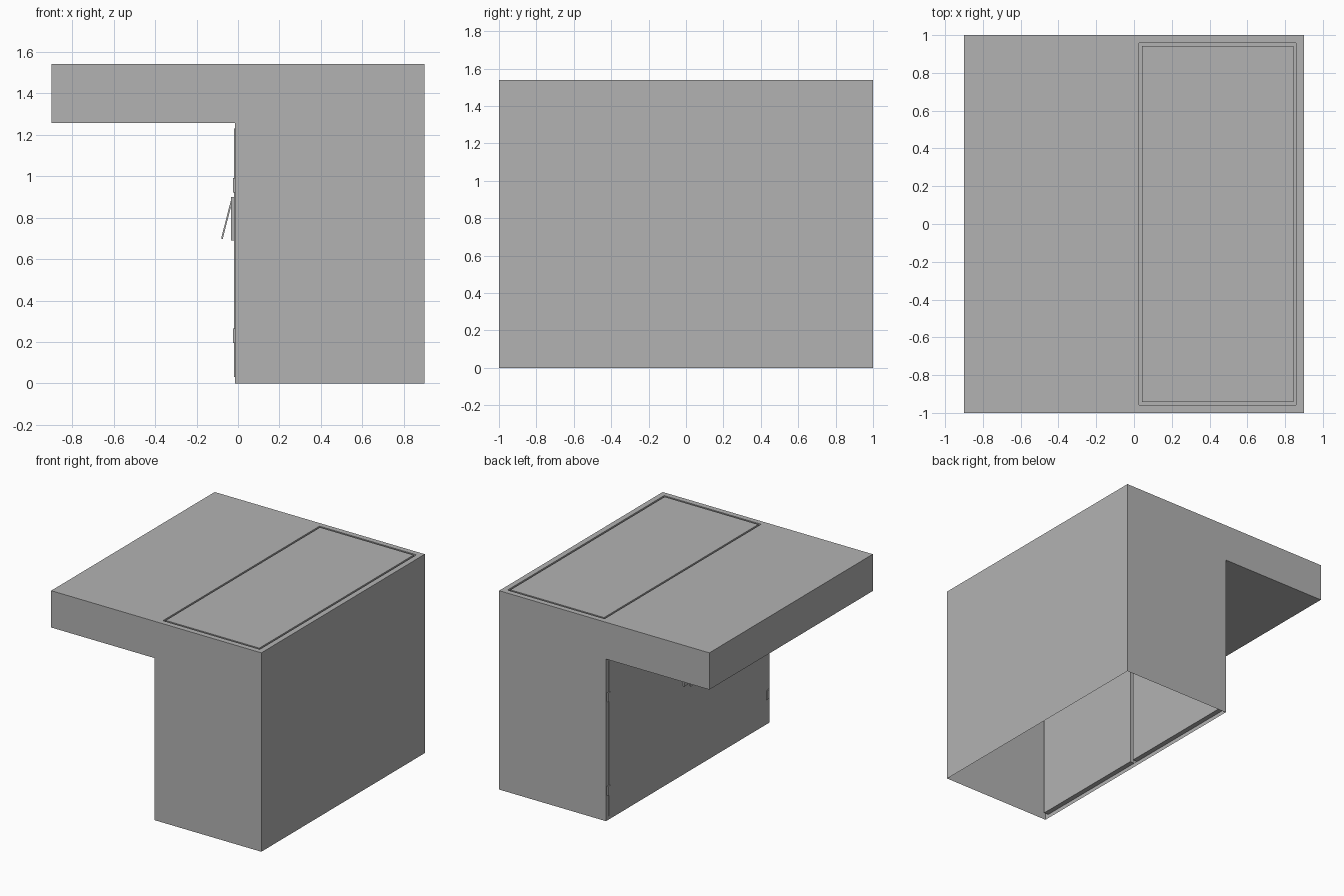
import bpy, bmesh
from mathutils import Vector, Matrix

cube = bpy.data.objects.get("Cube")
if cube:
    bpy.data.objects.remove(cube)

grey = bpy.data.materials.new("plain grey")
grey.use_nodes = True
grey.diffuse_color = (0.45, 0.45, 0.45, 1)
grey.node_tree.nodes["Principled BSDF"].inputs["Base Color"].default_value = (0.45, 0.45, 0.45, 1)


def finish(bm, name):
    mesh = bpy.data.meshes.new(name)
    bm.to_mesh(mesh)
    bm.free()
    mesh.materials.append(grey)
    obj = bpy.data.objects.new(name, mesh)
    bpy.context.collection.objects.link(obj)
    return obj


def box(name, low, high, tilt=0):
    """Box between two corners, optionally tilted about y at its centre."""
    low, high = Vector(low), Vector(high)
    bm = bmesh.new()
    bmesh.ops.create_cube(bm, size=1)
    bmesh.ops.scale(bm, vec=high - low, verts=bm.verts)
    bmesh.ops.rotate(bm, matrix=Matrix.Rotation(tilt, 3, 'Y'), verts=bm.verts)
    bmesh.ops.translate(bm, vec=(low + high) / 2, verts=bm.verts)
    return finish(bm, name)


WALL, SIDE, TOP, EAVE = -0.015, 0.9, 1.54, 1.255

# Cabinet shell: thin L-shaped casing, open underneath
bm = bmesh.new()
profile = [(WALL, 0), (WALL, EAVE), (-SIDE, EAVE), (-SIDE, TOP),
           (WALL, TOP), (SIDE, TOP), (SIDE, 0)]
front = [bm.verts.new((x, -1, z)) for x, z in profile]
back = [bm.verts.new((x, 1, z)) for x, z in profile]
bm.faces.new(front)
bm.faces.new(back[::-1])
walls = [bm.faces.new((front[i], back[i], back[i + 1], front[i + 1]))
         for i in range(len(profile) - 1)]
bmesh.ops.recalc_face_normals(bm, faces=bm.faces)
lid = walls[4]
if lid.normal.z < 0:
    bmesh.ops.reverse_faces(bm, faces=bm.faces)

# Groove around the lid
bmesh.ops.inset_region(bm, faces=[lid], thickness=0.06)
ring = bmesh.ops.inset_region(bm, faces=[lid], thickness=0.02)["faces"]
bmesh.ops.inset_region(bm, faces=ring, thickness=0, depth=-0.04)
finish(bm, "cabinet_shell")

# Doors: a thin outer skin with a thick leaf on each side
box("door_skin", (-0.02, -0.97, 0.03), (-0.014, 0.97, 1.23))
for side, s in (("left", 1), ("right", -1)):
    ys = sorted((s * 0.015, s * 0.97))
    box(f"{side}_door_leaf", (-0.018, ys[0], 0.03), (0.022, ys[1], 1.23))

    # Hinges at the outer edge
    ys = sorted((s * 0.955, s * 0.985))
    for level, z in (("lower", 0.195), ("upper", 0.92)):
        box(f"{side}_{level}_hinge", (-0.025, ys[0], z), (-0.014, ys[1], z + 0.07))

    # Handle plate and tilted lever beside the centre
    ys = sorted((s * 0.025, s * 0.065))
    box(f"{side}_handle_plate", (-0.033, ys[0], 0.69), (-0.014, ys[1], 0.9))
    box(f"{side}_handle_lever", (-0.058, ys[0] + 0.008, 0.695),
        (-0.05, ys[1] - 0.008, 0.885), tilt=0.25)
